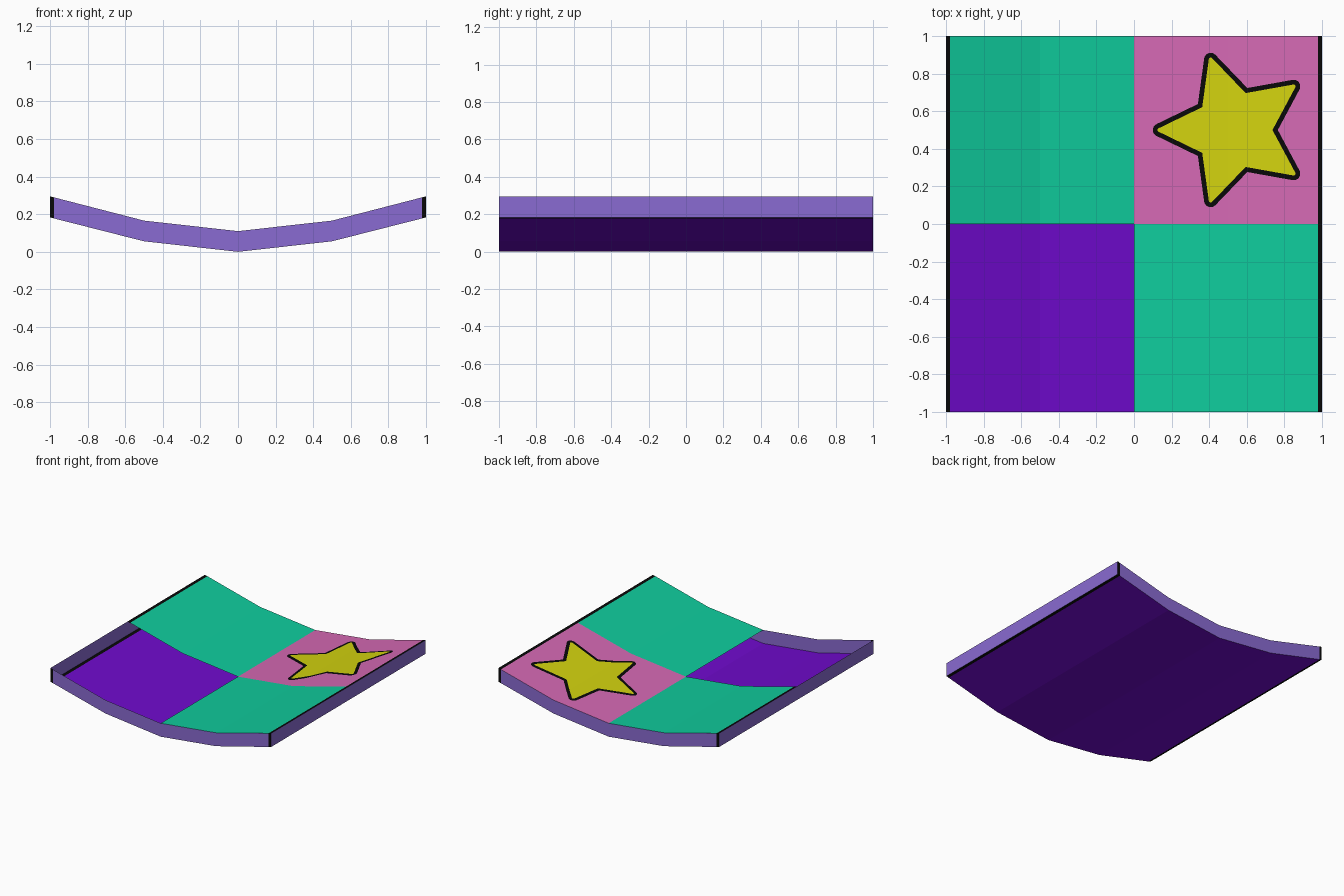
import bpy, bmesh, math

if "Cube" in bpy.data.objects:
    bpy.data.objects.remove(bpy.data.objects["Cube"])


def srgb(r, g, b):
    f = lambda c: c / 12.92 if c <= 0.04045 else ((c + 0.055) / 1.055) ** 2.4
    return (f(r / 255), f(g / 255), f(b / 255), 1)


def material(name, *rgb):
    m = bpy.data.materials.new(name)
    m.diffuse_color = srgb(*rgb)
    m.use_nodes = True
    m.node_tree.nodes["Principled BSDF"].inputs["Base Color"].default_value = m.diffuse_color
    return m


GREEN = material("green", 15, 204, 157)
PINK = material("pink", 213, 105, 180)
YELLOW = material("yellow", 211, 211, 14)
PURPLE = material("deep purple", 111, 10, 204)
LILAC = material("lilac", 138, 107, 210)
BLACK = material("black", 8, 8, 8)

TRIM = 0.978                                   # black trim starts here
XS = [-1, -TRIM, -0.5, 0, 0.5, TRIM, 1]
YS = [-1, 0, 1]


def curve(x, mid, end):
    """Height of the bent sheet: two straight segments per side."""
    a = abs(x)
    return mid * a / 0.5 if a <= 0.5 else mid + (end - mid) * (a - 0.5) / 0.5


def bottom(x):
    return curve(x, 0.056, 0.183)


def top(x):
    return 0.11 + curve(x, 0.056, 0.185)


def build(name, quads, mats):
    """quads: list of (points, material index)."""
    bm = bmesh.new()
    for pts, mi in quads:
        bm.faces.new([bm.verts.new(p) for p in pts]).material_index = mi
    bmesh.ops.remove_doubles(bm, verts=bm.verts, dist=1e-5)
    return finish(name, bm, mats)


def finish(name, bm, mats):
    me = bpy.data.meshes.new(name)
    bm.to_mesh(me)
    bm.free()
    for m in mats:
        me.materials.append(m)
    ob = bpy.data.objects.new(name, me)
    bpy.context.collection.objects.link(ob)
    return ob


def sheet(x0, x1, y0, y1, h):
    return [(x0, y0, h(x0)), (x1, y0, h(x1)), (x1, y1, h(x1)), (x0, y1, h(x0))]


floor, panels, walls = [], [], []
for x0, x1 in zip(XS, XS[1:]):
    edge = abs(x0 + x1) / 2 > TRIM
    for y0, y1 in zip(YS, YS[1:]):
        # floor sheet
        floor.append((sheet(x0, x1, y0, y1, bottom)[::-1], 1 if edge else 0))
        # top panels; the front left quarter is open
        right, back = x0 >= 0, y0 >= 0
        if right or back:
            panels.append((sheet(x0, x1, y0, y1, top),
                           2 if edge else 1 if right and back else 0))
    # front and back walls
    for y in (-1, 1):
        q = [(x0, y, bottom(x0)), (x1, y, bottom(x1)), (x1, y, top(x1)), (x0, y, top(x0))]
        walls.append((q if y < 0 else q[::-1], 1 if edge else 0))
# side walls
for x in (-1, 1):
    q = [(x, -1, bottom(x)), (x, 1, bottom(x)), (x, 1, top(x)), (x, -1, top(x))]
    walls.append((q if x > 0 else q[::-1], 0))

build("floor_sheet", floor, [PURPLE, BLACK])
build("top_panels", panels, [GREEN, PINK, BLACK])
build("rim_walls", walls, [LILAC, BLACK])


def star(name, inset, lift, mat):
    """Rounded five-point star draped over the bent panel."""
    cx, cy, reach = 0.53, 0.5, 0.395
    tip_r = 0.035 - inset
    notch = 0.235 - inset / math.cos(math.radians(28))
    pts = []
    for i in range(5):
        a = math.radians(36 + 72 * i)
        px, py = cx + reach * math.cos(a), cy + reach * math.sin(a)
        for k in range(-4, 5):
            t = a + math.radians(16 * k)
            pts.append((px + tip_r * math.cos(t), py + tip_r * math.sin(t)))
        a += math.radians(36)
        pts.append((cx + notch * math.cos(a), cy + notch * math.sin(a)))
    bm = bmesh.new()
    bm.faces.new([bm.verts.new((x, y, 0)) for x, y in pts])
    bmesh.ops.bisect_plane(bm, geom=bm.verts[:] + bm.edges[:] + bm.faces[:],
                           plane_co=(0.5, 0, 0), plane_no=(1, 0, 0))
    bmesh.ops.triangulate(bm, faces=bm.faces[:])
    for v in bm.verts:
        v.co.z = top(v.co.x) + lift
    finish(name, bm, [mat])


star("star_outline", 0, 0.002, BLACK)
star("star_fill", 0.025, 0.004, YELLOW)
